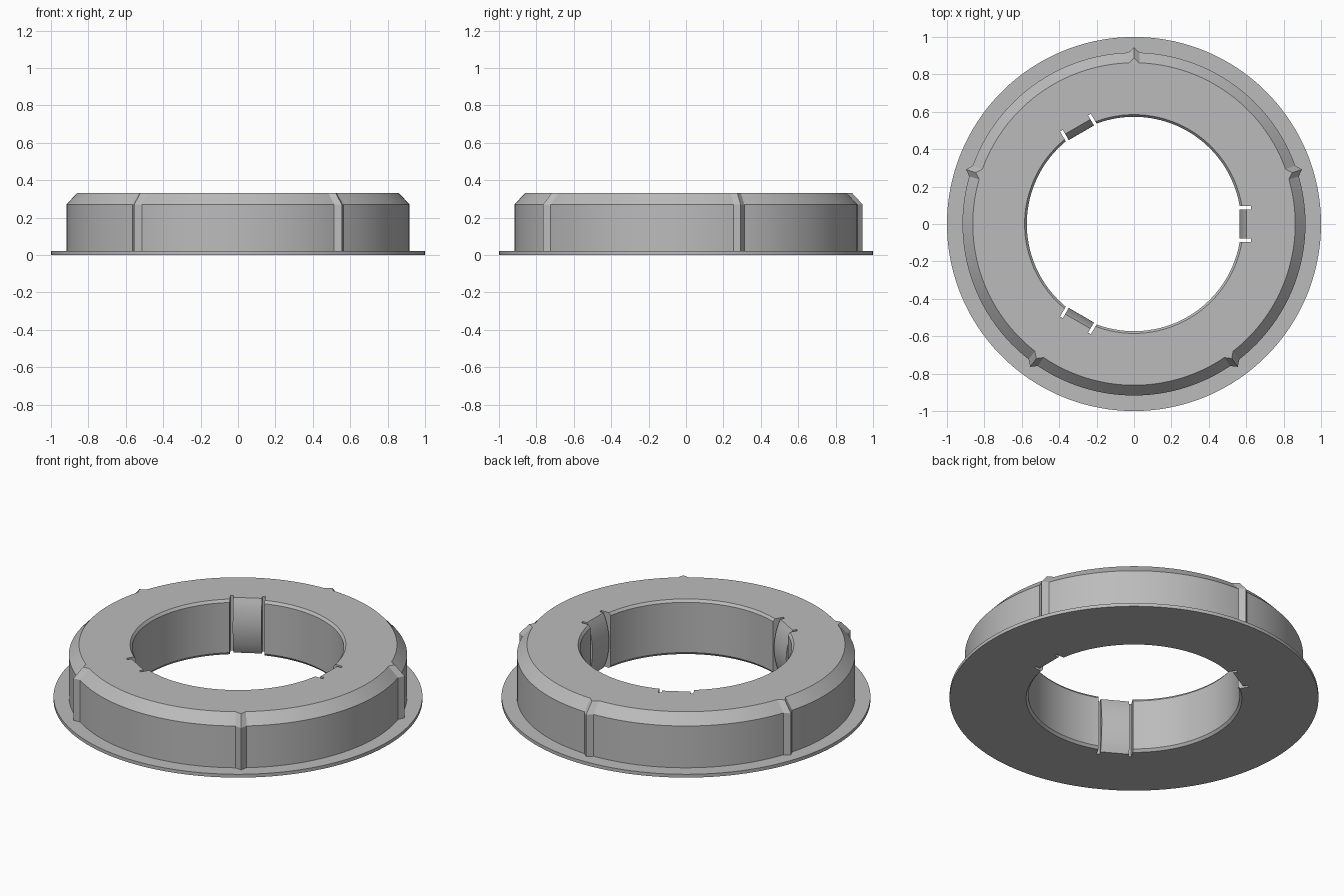
import bpy, bmesh, math
from mathutils import Matrix

if "Cube" in bpy.data.objects:
    bpy.data.objects.remove(bpy.data.objects["Cube"])

grey = bpy.data.materials.new("plain grey")
grey.diffuse_color = (0.5, 0.5, 0.5, 1)
grey.use_nodes = True
grey.node_tree.nodes["Principled BSDF"].inputs["Base Color"].default_value = grey.diffuse_color


def make_object(name, bm):
    bmesh.ops.recalc_face_normals(bm, faces=bm.faces)
    mesh = bpy.data.meshes.new(name)
    bm.to_mesh(mesh)
    bm.free()
    mesh.materials.append(grey)
    obj = bpy.data.objects.new(name, mesh)
    bpy.context.collection.objects.link(obj)
    return obj


def smooth(obj):
    bpy.ops.object.select_all(action='DESELECT')
    obj.select_set(True)
    bpy.context.view_layer.objects.active = obj
    bpy.ops.object.shade_smooth_by_angle(angle=math.radians(25))


def prism(name, outline, half_width, angle):
    """Extrude a (radius, z) outline sideways, then turn it about z."""
    bm = bmesh.new()
    a = [bm.verts.new((r, -half_width, z)) for r, z in outline]
    b = [bm.verts.new((r, half_width, z)) for r, z in outline]
    bm.faces.new(a)
    bm.faces.new(b[::-1])
    for i in range(len(a)):
        j = (i + 1) % len(a)
        bm.faces.new((a[i], b[i], b[j], a[j]))
    bm.transform(Matrix.Rotation(angle, 4, 'Z'))
    return make_object(name, bm)


# Ring: lathed section (radius, z, ridge height) with five pointed ridges
section = [(0.585, 0, 0), (1.0, 0, 0), (1.0, 0.02, 0),
           (0.917, 0.02, 0.027), (0.917, 0.27, 0.027), (0.862, 0.33, 0.027),
           (0.585, 0.33, 0), (0.573, 0.315, 0), (0.573, 0.015, 0)]
RIDGE, STEPS = 1.9, 26
angles = []
for k in range(5):
    start = 90 + 72 * k
    angles.append((start, 1))
    angles += [(start + RIDGE + (72 - 2 * RIDGE) * i / STEPS, 0)
               for i in range(STEPS + 1)]

bm = bmesh.new()
columns = []
for deg, peak in angles:
    t = math.radians(deg)
    columns.append([bm.verts.new(((r + h * peak) * math.cos(t),
                                  (r + h * peak) * math.sin(t), z))
                    for r, z, h in section])
for i, col in enumerate(columns):
    nxt = columns[(i + 1) % len(columns)]
    for j in range(len(section)):
        m = (j + 1) % len(section)
        bm.faces.new((col[j], nxt[j], nxt[m], col[m]))
ring = make_object("ring_body", bm)

# Bowed spring tab section, fullest at mid height
bow = []
for i in range(13):
    s = i / 12
    bow.append((0.601 - 0.038 * math.sin(math.pi * s) ** 0.8, 0.33 * s))
tab_outline = [(0.627, 0)] + bow + [(0.627, 0.33)]
notch_outline = [(0.5, -0.1), (0.626, -0.1), (0.626, 0.5), (0.5, 0.5)]

# Three notches, each refilled by a narrower tab that leaves a slot either side
for k in range(3):
    turn = math.radians(120 * k)
    cutter = prism("notch_cutter", notch_outline, 0.095, turn)
    cutter.hide_render = True
    mod = ring.modifiers.new("notch", 'BOOLEAN')
    mod.operation = 'DIFFERENCE'
    mod.solver = 'EXACT'
    mod.object = cutter
    bpy.context.view_layer.objects.active = ring
    bpy.ops.object.modifier_apply(modifier=mod.name)
    bpy.data.objects.remove(cutter)
    smooth(prism("spring_tab_%d" % (k + 1), tab_outline, 0.078, turn))

smooth(ring)
